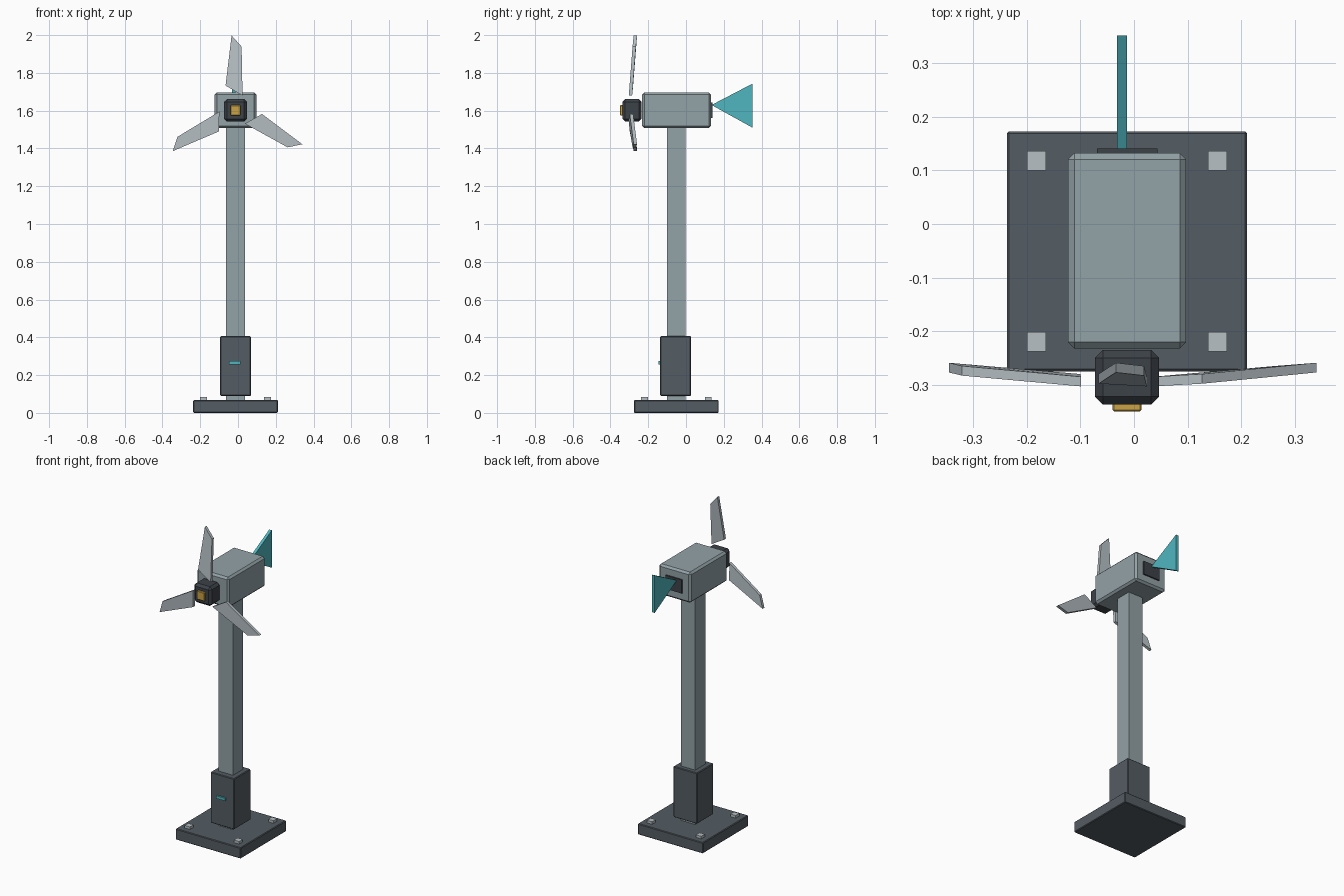
import bpy, bmesh
from math import radians
from mathutils import Matrix, Vector

cube = bpy.data.objects.get("Cube")
if cube:
    bpy.data.objects.remove(cube, do_unlink=True)

# Common axis of tower and rotor
CX, CY, HUB_Z = -0.013, -0.051, 1.602


def material(name, rgb):
    m = bpy.data.materials.new(name)
    m.use_nodes = True
    colour = (*rgb, 1)
    m.diffuse_color = colour
    m.node_tree.nodes["Principled BSDF"].inputs["Base Color"].default_value = colour
    return m


slate = material("slate_grey", (0.088, 0.107, 0.125))
dark = material("dark_grey", (0.046, 0.054, 0.065))
steel = material("steel_grey", (0.29, 0.36, 0.385))
pale = material("pale_grey", (0.47, 0.53, 0.56))
teal = material("teal", (0.08, 0.47, 0.52))
gold = material("gold", (0.58, 0.36, 0.06))


def finish(name, bm, mat):
    bmesh.ops.recalc_face_normals(bm, faces=bm.faces)
    mesh = bpy.data.meshes.new(name)
    bm.to_mesh(mesh)
    bm.free()
    mesh.materials.append(mat)
    ob = bpy.data.objects.new(name, mesh)
    bpy.context.collection.objects.link(ob)
    return ob


def box(name, centre, size, mat, bevel=0):
    bm = bmesh.new()
    bmesh.ops.create_cube(bm, size=1)
    bmesh.ops.scale(bm, vec=size, verts=bm.verts)
    bmesh.ops.translate(bm, vec=centre, verts=bm.verts)
    if bevel:
        bmesh.ops.bevel(bm, geom=bm.edges[:], offset=bevel, segments=1,
                        profile=0.5, affect='EDGES')
    return finish(name, bm, mat)


def plate(name, outline, offset, mat):
    """Solid sheet: an outline pushed along an offset vector."""
    bm = bmesh.new()
    face = bm.faces.new([bm.verts.new(p) for p in outline])
    new = bmesh.ops.extrude_face_region(bm, geom=[face], use_keep_orig=True)["geom"]
    bmesh.ops.translate(bm, vec=offset,
                        verts=[v for v in new if isinstance(v, bmesh.types.BMVert)])
    return finish(name, bm, mat)


# Footing and bolts
box("base_plate", (CX, CY, 0.034), (0.448, 0.448, 0.068), slate, 0.004)
for side, sx in (("right", -1), ("left", 1)):
    for end, sy in (("front", -1), ("back", 1)):
        box(f"{end}_{side}_bolt", (CX + sx * 0.169, CY + sy * 0.169, 0.074),
            (0.036, 0.036, 0.02), pale)

# Tower and its lower sleeve
box("tower", (CX, CY, 0.79), (0.099, 0.099, 1.46), steel)
box("tower_sleeve", (CX, CY - 0.004, 0.248), (0.163, 0.163, 0.316), slate, 0.004)
box("sleeve_marker", (CX - 0.004, -0.142, 0.266), (0.062, 0.0095, 0.017), teal)

# Nacelle, rear cover and tail fin
box("nacelle", (CX, -0.05, HUB_Z), (0.221, 0.365, 0.19), steel, 0.012)
box("rear_cover", (CX, 0.135, HUB_Z), (0.113, 0.012, 0.084), dark)
plate("tail_fin", [(-0.0315, 0.135, 1.63), (-0.0315, 0.352, 1.743),
                   (-0.0315, 0.352, 1.51)], (0.018, 0, 0), teal)

# Rotor hub and cap
box("hub", (CX, -0.286, HUB_Z), (0.12, 0.102, 0.12), dark, 0.015)
box("hub_cap", (CX, -0.341, HUB_Z), (0.054, 0.018, 0.054), gold, 0.003)

# Three raked blades
profile = [(-0.021, -0.277, 0.396), (0.032, -0.283, 0.337),
           (0.037, -0.303, 0.078), (-0.053, -0.298, 0.131)]
for i, place in enumerate(("top", "left", "right")):
    turn = Matrix.Translation((CX, 0, HUB_Z)) @ Matrix.Rotation(radians(120 * i), 4, 'Y')
    plate(f"{place}_blade", [turn @ Vector(p) for p in profile], (0, 0.018, 0), pale)
